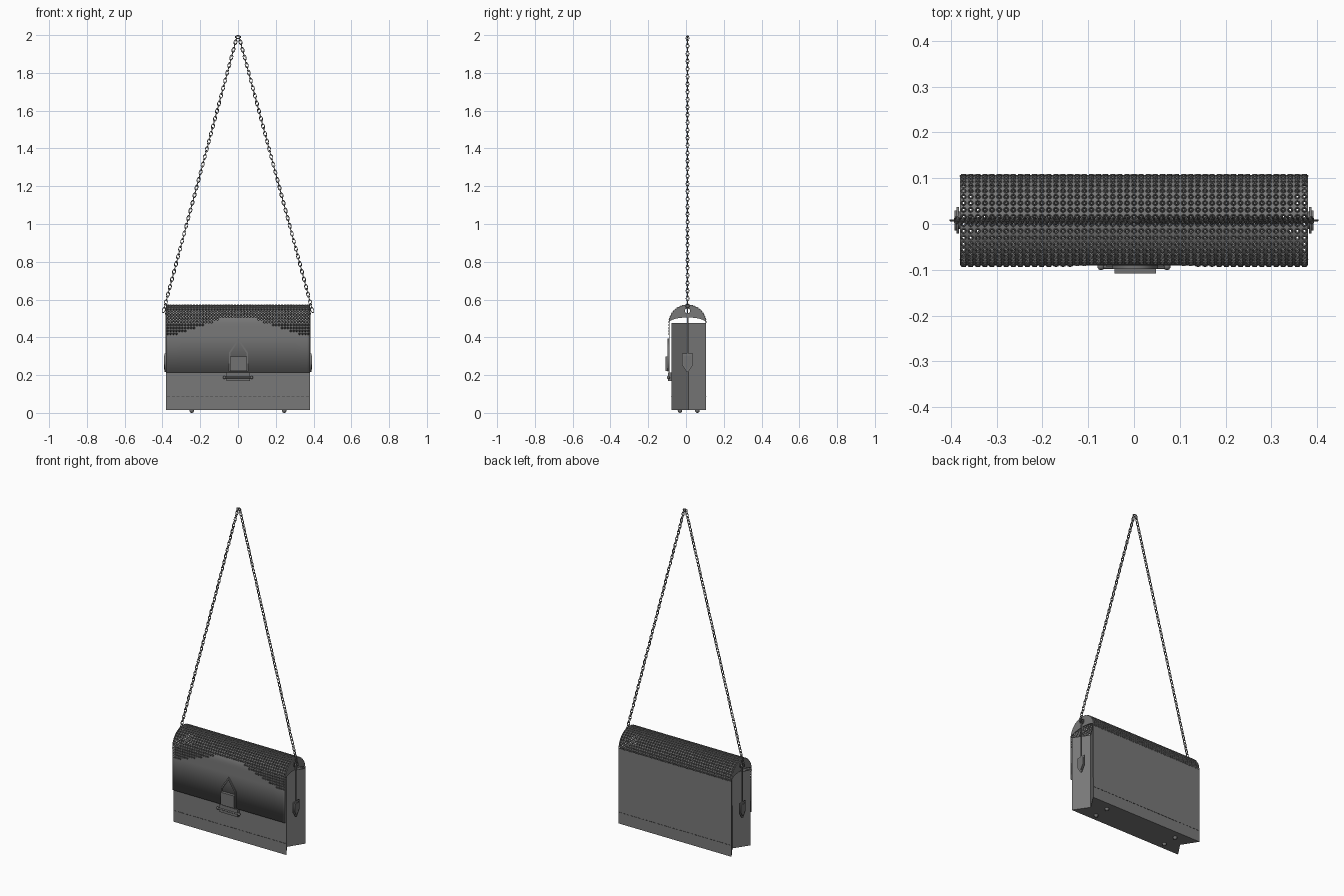
import bpy, bmesh, math
from mathutils import Vector, Matrix

cube = bpy.data.objects.get("Cube")
if cube:
    bpy.data.objects.remove(cube)


def material(name, v):
    m = bpy.data.materials.new(name)
    m.use_nodes = True
    m.diffuse_color = (v, v, v, 1)
    m.node_tree.nodes["Principled BSDF"].inputs["Base Color"].default_value = (v, v, v, 1)
    return m


LEATHER = material("grey_leather", 0.19)
METAL = material("grey_metal", 0.17)
THREAD = material("dark_thread", 0.06)
W, MID = 0.38, 0.008          # half width, centre depth of the arch
RAD, TOP = 0.097, 0.473       # arch radius and spring height


def finish(name, bm, mat, thick=0, offset=-1, smooth=None):
    mesh = bpy.data.meshes.new(name)
    bm.to_mesh(mesh)
    bm.free()
    mesh.materials.append(mat)
    ob = bpy.data.objects.new(name, mesh)
    bpy.context.collection.objects.link(ob)
    if thick:
        mod = ob.modifiers.new("thickness", "SOLIDIFY")
        mod.thickness, mod.offset = thick, offset
    if smooth:
        bpy.ops.object.select_all(action="DESELECT")
        ob.select_set(True)
        bpy.context.view_layer.objects.active = ob
        bpy.ops.object.shade_smooth_by_angle(angle=math.radians(smooth))
    return ob


def add_box(bm, lo, hi):
    lo, hi = Vector(lo), Vector(hi)
    size = Matrix.Diagonal((*(hi - lo), 1))
    bmesh.ops.create_cube(bm, size=1, matrix=Matrix.Translation((lo + hi) / 2) @ size)


def box(name, lo, hi, mat):
    bm = bmesh.new()
    add_box(bm, lo, hi)
    return finish(name, bm, mat)


def plate(name, loops, thick, at, facing, mat):
    """Flat plate from closed outlines; inner outlines become holes."""
    cu = bpy.data.curves.new(name, "CURVE")
    cu.dimensions, cu.fill_mode, cu.extrude = "2D", "BOTH", thick / 2
    for pts in loops:
        sp = cu.splines.new("POLY")
        sp.points.add(len(pts) - 1)
        for p, (a, b) in zip(sp.points, pts):
            p.co = (a, b, 0, 1)
        sp.use_cyclic_u = True
    cu.materials.append(mat)
    ob = bpy.data.objects.new(name, cu)
    bpy.context.collection.objects.link(ob)
    ob.location = at
    ob.rotation_euler = (math.pi / 2, 0, math.pi / 2 if facing == "side" else 0)
    bpy.ops.object.select_all(action="DESELECT")
    ob.select_set(True)
    bpy.context.view_layer.objects.active = ob
    bpy.ops.object.convert(target="MESH")


def circle(cx, cy, r, n=16):
    return [(cx + r * math.cos(2 * math.pi * i / n), cy + r * math.sin(2 * math.pi * i / n))
            for i in range(n)]


# Bag body: open box with inward-folded side gussets
bm = bmesh.new()
foot = [(-W, -0.077), (W, -0.077), (0.32, 0.012), (W, 0.105), (-W, 0.105), (-0.32, 0.012)]
base = bm.faces.new([bm.verts.new((x, y, 0.017)) for x, y in foot])
top = bmesh.ops.extrude_face_region(bm, geom=[base], use_keep_orig=True)["geom"]
bmesh.ops.translate(bm, vec=(0, 0, 0.458), verts=[g for g in top if isinstance(g, bmesh.types.BMVert)])
bmesh.ops.delete(bm, geom=[g for g in top if isinstance(g, bmesh.types.BMFace)], context="FACES_ONLY")
bmesh.ops.recalc_face_normals(bm, faces=bm.faces)
finish("bag_body", bm, LEATHER, 0.004, 0)

# Perforated flap: arch plus front drop, one raised eyelet per cell
COLS, ARC, DROP = 49, 20, 4
pitch = 2 * W / COLS


def flap_point(x, s, lift=0):
    """Point on the flap, s rows from the back edge, lifted along the normal."""
    if s <= ARC:
        a, r = math.pi * s / ARC, RAD + lift
        return (x, MID + r * math.cos(a), TOP + r * math.sin(a))
    return (x, MID - RAD - lift, TOP - (s - ARC) * pitch)


def perforated(x, s):
    z = flap_point(x, s)[2]
    return s < ARC / 2 or z > 0.5 or abs(x) > 0.08 + 3 * (0.5 - z)


bm = bmesh.new()
grid = [[bm.verts.new(flap_point(-W + c * pitch, s)) for c in range(COLS + 1)]
        for s in range(ARC + DROP + 1)]
for s in range(ARC + DROP):
    for c in range(COLS):
        corners = [grid[s][c], grid[s][c + 1], grid[s + 1][c + 1], grid[s + 1][c]]
        x, row = -W + (c + 0.5) * pitch, s + 0.5
        if not perforated(x, row):
            bm.faces.new(corners)
            continue
        rings = []
        for r, lift in ((0.36, 0), (0.29, 0.003), (0.23, 0.001)):
            angles = [math.radians(225 + 45 * k) for k in range(8)]
            rings.append([bm.verts.new(flap_point(x + r * pitch * math.cos(a), row + r * math.sin(a), lift))
                          for a in angles])
        for k in range(4):
            edge = [rings[0][(2 * k + j) % 8] for j in (2, 1, 0)]
            bm.faces.new([corners[k], corners[(k + 1) % 4]] + edge)
        for outer, inner in zip(rings, rings[1:]):
            for k in range(8):
                n = (k + 1) % 8
                bm.faces.new([outer[k], outer[n], inner[n], inner[k]])
hem = [bm.verts.new((v.co.x, v.co.y, 0.215)) for v in grid[-1]]
for c in range(COLS):
    bm.faces.new([grid[-1][c], grid[-1][c + 1], hem[c + 1], hem[c]])
bmesh.ops.recalc_face_normals(bm, faces=bm.faces)
finish("perforated_flap", bm, LEATHER, 0.003, 0, 35)

# Arch end pieces, hanging tags and their straps
arch = [(MID + RAD * math.cos(math.pi * i / 24), TOP + RAD * math.sin(math.pi * i / 24))
        for i in range(25)]
arch += [(MID - RAD * math.cos(math.pi * i / 12), 0.478 + 0.027 * math.sin(math.pi * i / 12))
         for i in range(1, 12)]
shield = [(-0.029, 0.315), (0.029, 0.315), (0.029, 0.255), (0.004, 0.217), (-0.004, 0.217), (-0.029, 0.255)]
inset = [(y * 0.75, 0.268 + (z - 0.268) * 0.75) for y, z in shield]
for side, label in ((1, "left"), (-1, "right")):
    plate(label + "_arch_end", [arch, circle(MID, 0.54, 0.015)], 0.004, (side * (W - 0.002), 0, 0), "side", LEATHER)
    plate(label + "_eyelet", [circle(MID, 0.54, 0.019), circle(MID, 0.54, 0.014)], 0.008,
          (side * W, 0, 0), "side", METAL)
    plate(label + "_tag", [shield], 0.006, (side * 0.385, MID, 0), "side", LEATHER)
    plate(label + "_tag_face", [inset], 0.005, (side * 0.39, MID, 0), "side", METAL)
    x = side * 0.385
    box(label + "_tag_strap", (x - 0.002, MID - 0.004, 0.31), (x + 0.002, MID + 0.004, 0.53), LEATHER)

# Chain: oval links, alternately turned a quarter
STEP = 0.021


def add_link(bm, matrix, half_len=0.0145, half_wid=0.0075, tube=0.0024, n=12, m=5):
    rows = []
    for i in range(n):
        a = 2 * math.pi * i / n
        out = Vector((math.cos(a), 0, math.sin(a)))
        mid = Vector((half_wid * out.x, 0, half_len * out.z))
        rows.append([bm.verts.new(matrix @ (mid + tube * (math.cos(t) * out + math.sin(t) * Vector((0, 1, 0)))))
                     for t in (2 * math.pi * j / m for j in range(m))])
    for i in range(n):
        for j in range(m):
            a, b = rows[i], rows[(i + 1) % n]
            bm.faces.new([a[j], a[(j + 1) % m], b[(j + 1) % m], b[j]])


for side, label in ((1, "left"), (-1, "right")):
    bm = bmesh.new()
    start, end = Vector((side * 0.393, MID, 0.545)), Vector((side * 0.008, MID, 1.983))
    run = end - start
    turn = Vector((0, 0, 1)).rotation_difference(run).to_matrix().to_4x4()
    count = round(run.length / STEP)
    for i in range(count + 1):
        spin = Matrix.Rotation(math.pi / 2 * (i % 2), 4, "Z")
        add_link(bm, Matrix.Translation(start + run * i / count) @ turn @ spin)
    bmesh.ops.recalc_face_normals(bm, faces=bm.faces)
    finish(label + "_chain", bm, METAL, smooth=60)
bm = bmesh.new()
add_link(bm, Matrix.Translation((0, MID, 1.99)) @ Matrix.Rotation(math.pi / 2, 4, "Y"))
bmesh.ops.recalc_face_normals(bm, faces=bm.faces)
finish("chain_top_link", bm, METAL, smooth=60)

# Clasp: gabled frame, raised block, catch plate and cross pin
gable = [(-0.047, 0.22), (0.052, 0.22), (0.052, 0.32), (0.002, 0.395), (-0.047, 0.32)]
hole = [(0.002 + (x - 0.002) * 0.86, 0.29 + (z - 0.29) * 0.86) for x, z in gable]
plate("clasp_frame", [gable, hole], 0.008, (0, -0.094, 0), "front", METAL)
box("clasp_block", (-0.043, -0.108, 0.222), (0.048, -0.09, 0.298), METAL)
box("catch_plate", (-0.06, -0.094, 0.168), (0.064, -0.076, 0.213), METAL)
bm = bmesh.new()
bmesh.ops.create_cone(bm, cap_ends=True, segments=10, radius1=0.005, radius2=0.005, depth=0.15,
                      matrix=Matrix.Translation((0, -0.093, 0.187)) @ Matrix.Rotation(math.pi / 2, 4, "Y"))
for x in (-0.072, 0.072):
    bmesh.ops.create_uvsphere(bm, u_segments=10, v_segments=6, radius=0.008,
                              matrix=Matrix.Translation((x, -0.093, 0.187)))
finish("catch_pin", bm, METAL, smooth=40)

# Stitch line low on the front and back
bm = bmesh.new()
for i in range(30):
    x = -W + (i + 0.5) * 2 * W / 30
    for y in (-0.079, 0.107):
        add_box(bm, (x - 0.008, y - 0.001, 0.084), (x + 0.008, y + 0.001, 0.086))
finish("stitching", bm, THREAD)

# Base studs
bm = bmesh.new()
for x in (-0.245, 0.245):
    for y in (-0.032, 0.06):
        bmesh.ops.create_uvsphere(bm, u_segments=12, v_segments=8, radius=0.012,
                                  matrix=Matrix.Translation((x, y, 0.012)))
finish("base_studs", bm, METAL, smooth=40)
